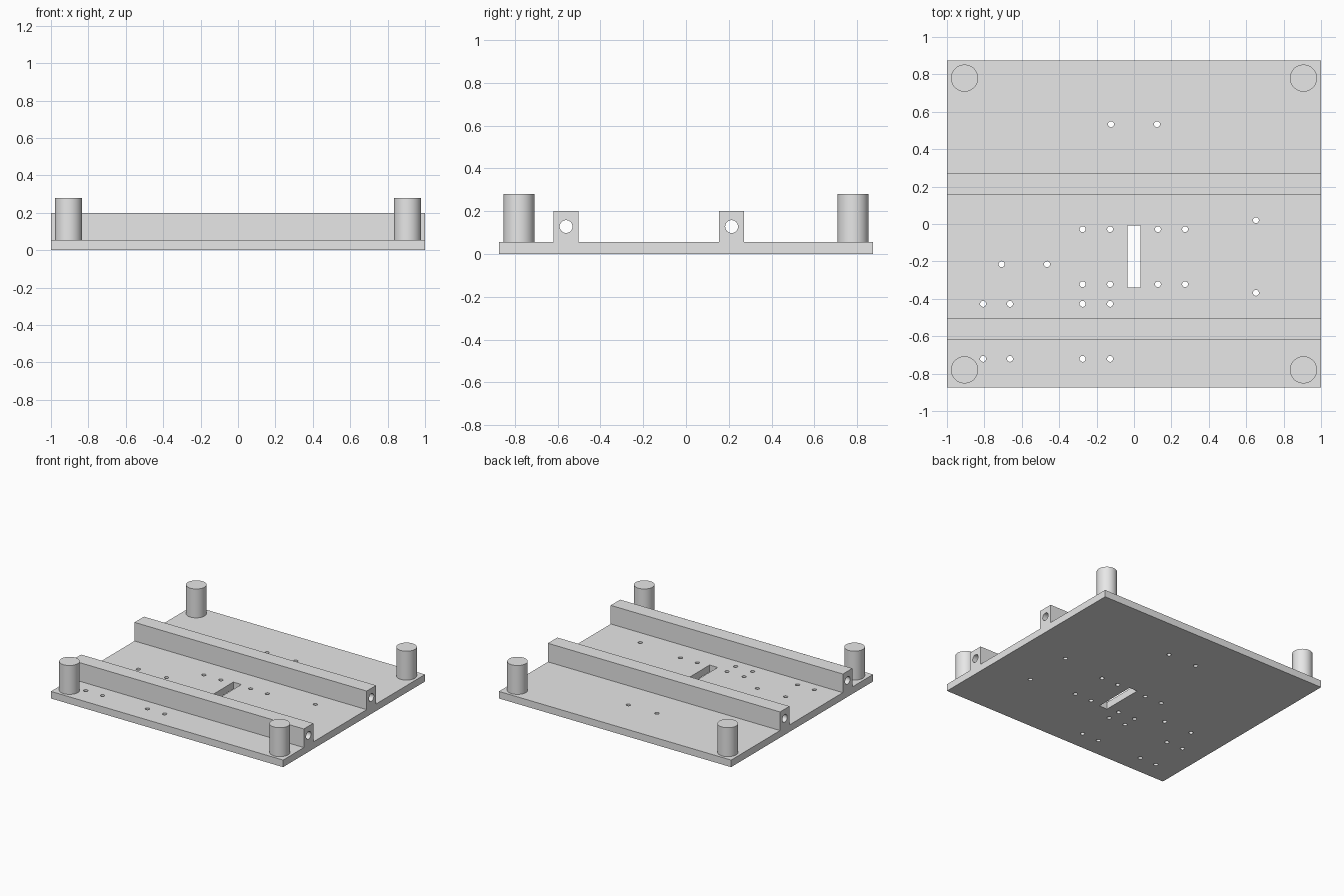
import bpy, bmesh, math
from mathutils import Matrix

if "Cube" in bpy.data.objects:
    bpy.data.objects.remove(bpy.data.objects["Cube"])

PLATE_T, RAIL_TOP, POST_TOP = 0.055, 0.20, 0.28
HALF_Y = 0.873
RAILS = (-0.56, 0.213)      # rail centre lines
RAIL_W = 0.058              # half width

grey = bpy.data.materials.new("light_grey")
grey.diffuse_color = (0.8, 0.8, 0.8, 1)
grey.use_nodes = True
grey.node_tree.nodes["Principled BSDF"].inputs["Base Color"].default_value = grey.diffuse_color


def make_object(name, bm):
    bmesh.ops.recalc_face_normals(bm, faces=bm.faces)
    mesh = bpy.data.meshes.new(name)
    bm.to_mesh(mesh)
    bm.free()
    mesh.materials.append(grey)
    obj = bpy.data.objects.new(name, mesh)
    bpy.context.collection.objects.link(obj)
    return obj


def add_cylinder(bm, r, depth, matrix, sides):
    bmesh.ops.create_cone(bm, cap_ends=True, segments=sides, radius1=r,
                          radius2=r, depth=depth, matrix=matrix)


def smooth(obj):
    bpy.ops.object.select_all(action='DESELECT')
    obj.select_set(True)
    bpy.context.view_layer.objects.active = obj
    bpy.ops.object.shade_smooth_by_angle(angle=math.radians(30))


# Base plate and its two rails: one side profile extruded across the width
profile = [(-HALF_Y, 0), (-HALF_Y, PLATE_T)]
for y in RAILS:
    profile += [(y - RAIL_W, PLATE_T), (y - RAIL_W, RAIL_TOP),
                (y + RAIL_W, RAIL_TOP), (y + RAIL_W, PLATE_T)]
profile += [(HALF_Y, PLATE_T), (HALF_Y, 0)]
bm = bmesh.new()
face = bm.faces.new([bm.verts.new((-1, y, z)) for y, z in profile])
ext = bmesh.ops.extrude_face_region(bm, geom=[face])
bmesh.ops.translate(bm, vec=(2, 0, 0),
                    verts=[v for v in ext["geom"] if isinstance(v, bmesh.types.BMVert)])
base = make_object("base_with_rails", bm)

# Screw holes, as grids of x positions by y positions
hole_grids = [
    ((-0.123, 0.123), (0.533,)),
    ((-0.275, -0.128, 0.128, 0.273), (-0.028, -0.322)),
    ((-0.807, -0.663, -0.275, -0.128), (-0.427, -0.721)),
    ((-0.708, -0.465), (-0.215,)),
    ((0.652,), (0.02, -0.368)),
]
bm = bmesh.new()
for xs, ys in hole_grids:
    for x in xs:
        for y in ys:
            add_cylinder(bm, 0.016, 0.3, Matrix.Translation((x, y, 0)), 24)

# Rod bores along the rails
for y in RAILS:
    add_cylinder(bm, 0.03, 2.2, Matrix.Translation((0, y, 0.128))
                 @ Matrix.Rotation(math.pi / 2, 4, 'Y'), 32)

# Central slot
bmesh.ops.create_cube(bm, size=1, matrix=Matrix.Translation((0, -0.174, 0))
                      @ Matrix.Diagonal((0.07, 0.333, 0.3, 1)))
cutter = make_object("hole_cutter", bm)
cutter.hide_render = True

cut = base.modifiers.new("holes", 'BOOLEAN')
cut.operation = 'DIFFERENCE'
cut.solver = 'EXACT'
cut.object = cutter
bpy.context.view_layer.objects.active = base
bpy.ops.object.modifier_apply(modifier=cut.name)
bpy.data.objects.remove(cutter)
smooth(base)

# Corner posts
for sx, side in ((-1, "left"), (1, "right")):
    for sy, end in ((-1, "front"), (1, "back")):
        bm = bmesh.new()
        add_cylinder(bm, 0.0725, POST_TOP - PLATE_T, Matrix.Translation(
            (sx * 0.906, sy * 0.78, (POST_TOP + PLATE_T) / 2)), 48)
        smooth(make_object(f"{end}_{side}_post", bm))
